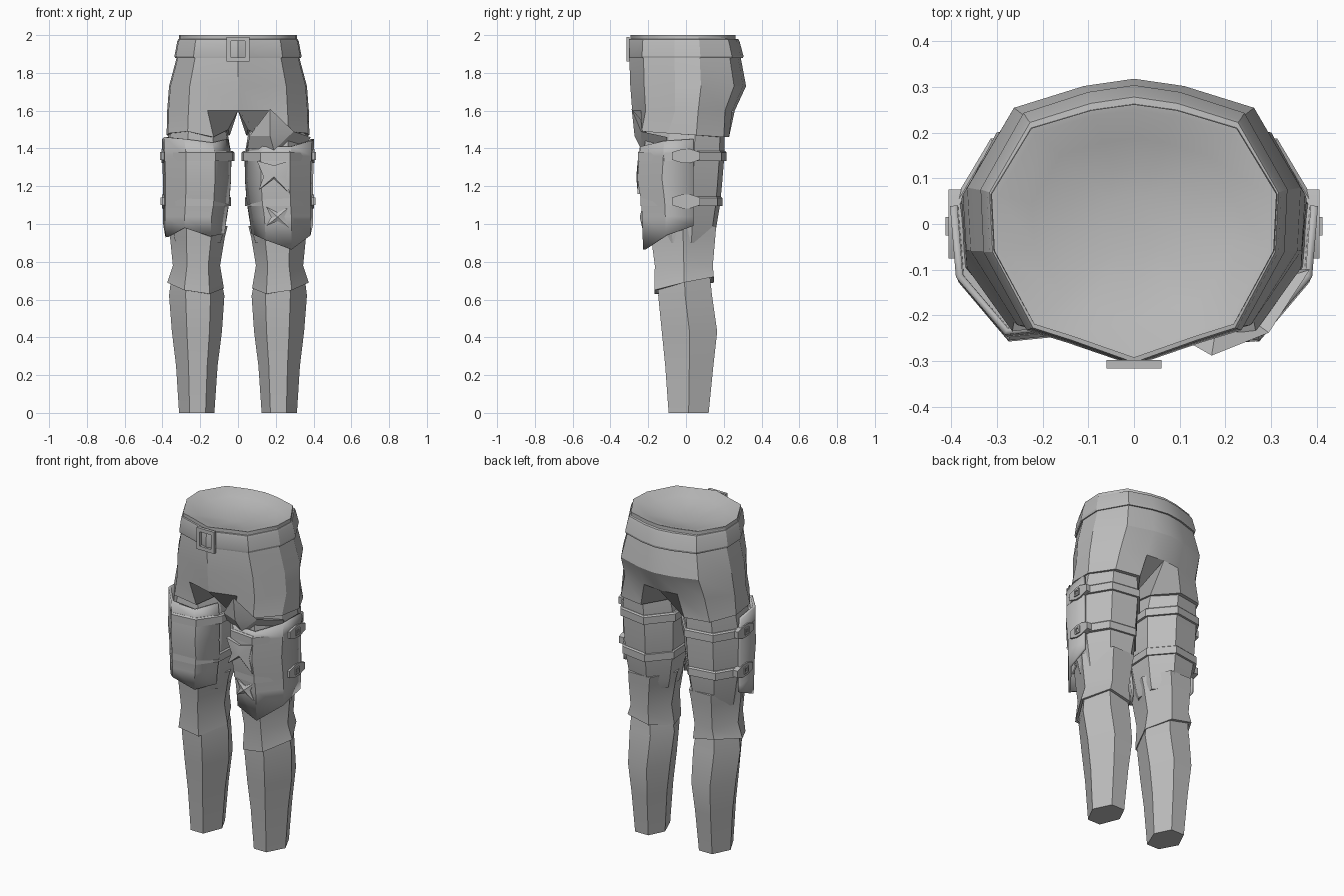
import bpy, bmesh, math
from mathutils import Vector

if "Cube" in bpy.data.objects:
    bpy.data.objects.remove(bpy.data.objects["Cube"])

grey = bpy.data.materials.new("grey cloth")
grey.diffuse_color = (0.5, 0.5, 0.5, 1)
grey.use_nodes = True
grey.node_tree.nodes["Principled BSDF"].inputs["Base Color"].default_value = grey.diffuse_color

# Cross-sections, running from front inner round the outside to back inner
HIP = [(0, -1), (.43, -.84), (.70, -.75), (.98, -.2), (1, .25), (.72, .8), (.3, .95), (0, 1)]
THIGH = [(-.9, -.4), (-.45, -.93), (.35, -1), (.93, -.4), (1, .25), (.55, .88), (-.35, 1), (-.95, .4)]
SHIN = [(-1, .1), (-.5, -1), (.4, -1), (1, 0), (.45, 1), (-.5, 1)]


def ring(shape, z, x0, x1, y0, y1, dz=None):
    """Fit a cross-section into a box; dz shifts single corners up or down."""
    cx, rx, cy, ry = (x0 + x1) / 2, (x1 - x0) / 2, (y0 + y1) / 2, (y1 - y0) / 2
    return [Vector((cx + rx * p[0], cy + ry * p[1], z + (dz[i] if dz else 0)))
            for i, p in enumerate(shape)]


def hip_ring(z, x, y0, y1):
    return [Vector((x * p[0], p[1] * (-y0 if p[1] < 0 else y1), z)) for p in HIP]


def finish(name, verts, faces, angle=22):
    me = bpy.data.meshes.new(name)
    me.from_pydata([tuple(v) for v in verts], [], faces)
    bm = bmesh.new()
    bm.from_mesh(me)
    bmesh.ops.remove_doubles(bm, verts=bm.verts, dist=1e-4)
    bmesh.ops.recalc_face_normals(bm, faces=bm.faces)
    bm.to_mesh(me)
    bm.free()
    me.materials.append(grey)
    ob = bpy.data.objects.new(name, me)
    bpy.context.collection.objects.link(ob)
    bpy.ops.object.select_all(action='DESELECT')
    ob.select_set(True)
    bpy.context.view_layer.objects.active = ob
    bpy.ops.object.shade_smooth_by_angle(angle=math.radians(angle))
    return ob


def loft(name, rings, sides=(1, -1), closed=True, caps=(True, True), angle=22):
    """Skin a stack of rings, once for each side of the body."""
    n = len(rings[0])
    verts, faces = [], []
    for s in sides:
        o = len(verts)
        verts += [Vector((s * v.x, v.y, v.z)) for r in rings for v in r]
        for k in range(len(rings) - 1):
            for i in range(n if closed else n - 1):
                j = (i + 1) % n
                f = [o + k * n + i, o + k * n + j, o + (k + 1) * n + j, o + (k + 1) * n + i]
                if any(abs(verts[q].x) > 1e-5 for q in f):
                    faces.append(f if s > 0 else f[::-1])
        if closed and caps[0]:
            faces.append([o + i for i in range(n)])
        if closed and caps[1]:
            faces.append([o + (len(rings) - 1) * n + i for i in range(n)])
    return finish(name, verts, faces, angle)


def mirrored(name, parts, sides=(1, -1)):
    """Join (verts, faces) parts into one object on each side."""
    verts, faces = [], []
    for s in sides:
        for vs, fs in parts:
            o = len(verts)
            verts += [Vector((s * v[0], v[1], v[2])) for v in vs]
            faces += [[o + q for q in f] for f in fs]
    return finish(name, verts, faces, 20)


def frame(origin, u, w, n, outer, inner, depth):
    """Rectangular buckle frame; u, w span it and n points outward."""
    o, u, w, n = map(Vector, (origin, u, w, n))
    vs = []
    for d in (0, depth):
        for a, b in (outer, inner):
            vs += [o + u * a * i + w * b * j + n * d
                   for i, j in ((-1, -1), (1, -1), (1, 1), (-1, 1))]
    fs = []
    for i in range(4):
        j = (i + 1) % 4
        fs += [[i, j, j + 8, i + 8], [i + 4, j + 4, j + 12, i + 12],
               [i + 8, j + 8, j + 12, i + 12], [i, j, j + 4, i + 4]]
    return vs, fs


# Hips and upper legs, ending in a zigzag hem
hem = [.03, -.01, .02, .01, 0, -.01, -.01, 0]
loft("shorts", [
    hip_ring(1.99, .312, -.29, .26),
    hip_ring(1.88, .325, -.30, .29),
    hip_ring(1.73, .365, -.295, .318),
    hip_ring(1.60, .375, -.285, .258),
    ring(THIGH, 1.47, .035, .378, -.235, .228, hem),
    ring(THIGH, 1.47, .06, .36, -.21, .20, hem)], caps=(False, False))

# Waist lining: rim and shallow bowl
rim = hip_ring(2.0, .312, -.293, .262)
lip = hip_ring(1.998, .298, -.283, .25)
bowl = [hip_ring(1.998 - .05 * (1 - t * t), .298 * t, -.283 * t, .25 * t) for t in (.75, .5, .25)]
loft("waist_lining", [hip_ring(1.97, .312, -.293, .262), rim, lip] + bowl,
     caps=(False, True), angle=60)

# Waist belt
loft("waist_belt", [
    hip_ring(1.88, .318, -.295, .285), hip_ring(1.878, .333, -.307, .302),
    hip_ring(1.89, .336, -.31, .304), hip_ring(1.965, .322, -.306, .284),
    hip_ring(1.978, .316, -.303, .278), hip_ring(1.98, .305, -.288, .262)],
    caps=(False, False))
mirrored("belt_buckle", [
    frame((0, -.298, 1.925), (1, 0, 0), (0, 0, 1), (0, -1, 0), (.06, .066), (.038, .044), .018)], (1,))

# Thighs, running down inside the knee cuffs
loft("thighs", [
    ring(THIGH, 1.50, .05, .365, -.21, .205), ring(THIGH, 1.36, .025, .385, -.225, .203),
    ring(THIGH, 1.20, .03, .38, -.215, .19), ring(THIGH, 1.10, .04, .375, -.205, .18),
    ring(THIGH, .95, .065, .35, -.175, .155), ring(THIGH, .90, .08, .34, -.16, .14)])

# Knee cuffs flaring over the shins
flare = [0, -.03, -.01, .03, .06, .03]
loft("knee_cuffs", [
    ring(SHIN, .99, .055, .365, -.19, .16), ring(SHIN, .93, .07, .36, -.185, .155),
    ring(SHIN, .78, .095, .345, -.165, .142), ring(SHIN, .66, .075, .375, -.168, .147, flare),
    ring(SHIN, .66, .09, .36, -.15, .13, flare)], caps=(True, False))

# Shins
loft("shins", [
    ring(SHIN, .74, .095, .35, -.145, .125), ring(SHIN, .62, .072, .365, -.147, .138),
    ring(SHIN, .43, .085, .35, -.128, .165), ring(SHIN, .25, .108, .328, -.11, .145),
    ring(SHIN, 0, .125, .312, -.092, .12)], caps=(False, True))


# Thigh plates wrap the front and outside of each leg
def thigh_plate(name, side, top, bottom):
    def strip(z, x0, x1, y0, dz=None):
        return ring(THIGH[:4], z, x0, x1, y0, .17, dz) + \
            [Vector((x1, .04, z + (dz[4] if dz else 0)))]
    ob = loft(name, [
        strip(1.43, .04, .395, -.235, top), strip(1.36, .025, .392, -.24),
        strip(1.24, .025, .39, -.25), strip(1.12, .035, .39, -.23),
        strip(1.04, .05, .39, -.225), strip(.95, .06, .388, -.22, bottom)], (side,), closed=False)
    mod = ob.modifiers.new("thickness", 'SOLIDIFY')
    mod.thickness = .016
    mod.offset = 0


thigh_plate("left_thigh_plate", -1, [.02, 0, .02, .03, .02], [0, -.015, .03, -.02, .045])
thigh_plate("right_thigh_plate", 1, [.0, -.02, -.02, .01, .02], [0, -.035, -.085, -.01, .04])

# Thigh straps with side buckles
for name, z, x0, x1, y0, y1 in (("upper_straps", 1.36, .01, .402, -.255, .215),
                                ("lower_straps", 1.12, .028, .398, -.24, .192)):
    loft(name, [
        ring(THIGH, z - .026, x0 + .02, x1 - .02, y0 + .02, y1 - .02),
        ring(THIGH, z - .026, x0, x1, y0, y1), ring(THIGH, z + .018, x0, x1, y0, y1),
        ring(THIGH, z + .026, x0 + .008, x1 - .008, y0 + .008, y1 - .008),
        ring(THIGH, z + .026, x0 + .02, x1 - .02, y0 + .02, y1 - .02)])
    tab = [(x, y, z + h) for x in (x1 - .03, x1 + .004)
           for y, h in ((-.075, -.02), (-.02, -.037), (.02, -.037), (.075, -.02),
                        (.075, .02), (.02, .037), (-.02, .037), (-.075, .02))]
    tab_faces = [list(range(8)), list(range(8, 16))] + \
        [[i, (i + 1) % 8, (i + 1) % 8 + 8, i + 8] for i in range(8)]
    mirrored(name + "_buckles", [
        (tab, tab_faces),
        frame((x1, -.005, z), (0, 1, 0), (0, 0, 1), (1, 0, 0), (.02, .02), (.011, .011), .011)])

# Raised pointed crest above the right plate
crest = [(.17, -.288, 1.61), (.06, -.225, 1.465), (.17, -.272, 1.465), (.295, -.238, 1.49),
         (.385, -.10, 1.46), (.36, -.10, 1.41), (.19, -.235, 1.39), (.05, -.18, 1.40), (.19, -.16, 1.46)]
mirrored("right_crest", [(crest, [
    [0, 1, 2], [0, 2, 3], [2, 6, 3], [1, 7, 6, 2], [3, 6, 5, 4],
    [0, 8, 1], [0, 3, 8], [3, 4, 8], [4, 5, 8], [5, 6, 8], [6, 7, 8], [7, 1, 8]])], (1,))


# Faceted ornaments on the right plate: a waisted panel and a star
def ornament(name, outline, y, centre):
    n = len(outline)
    vs = [(x, y + .02, z) for x, z in outline] + [(x, y - .006, z) for x, z in outline] + [centre]
    fs = [[i, (i + 1) % n, (i + 1) % n + n, i + n] for i in range(n)] + \
        [[i + n, (i + 1) % n + n, 2 * n] for i in range(n)] + [list(range(n))]
    mirrored(name, [(vs, fs)], (1,))


ornament("right_panel", [(.10, 1.335), (.19, 1.31), (.275, 1.335), (.255, 1.25), (.275, 1.16),
                         (.19, 1.24), (.11, 1.18), (.135, 1.25)], -.25, (.19, -.263, 1.25))
ornament("right_star", [(.15, 1.09), (.21, 1.06), (.27, 1.09), (.245, 1.04), (.27, .98),
                        (.21, 1.015), (.15, .99), (.175, 1.035)], -.226, (.21, -.245, 1.037))
